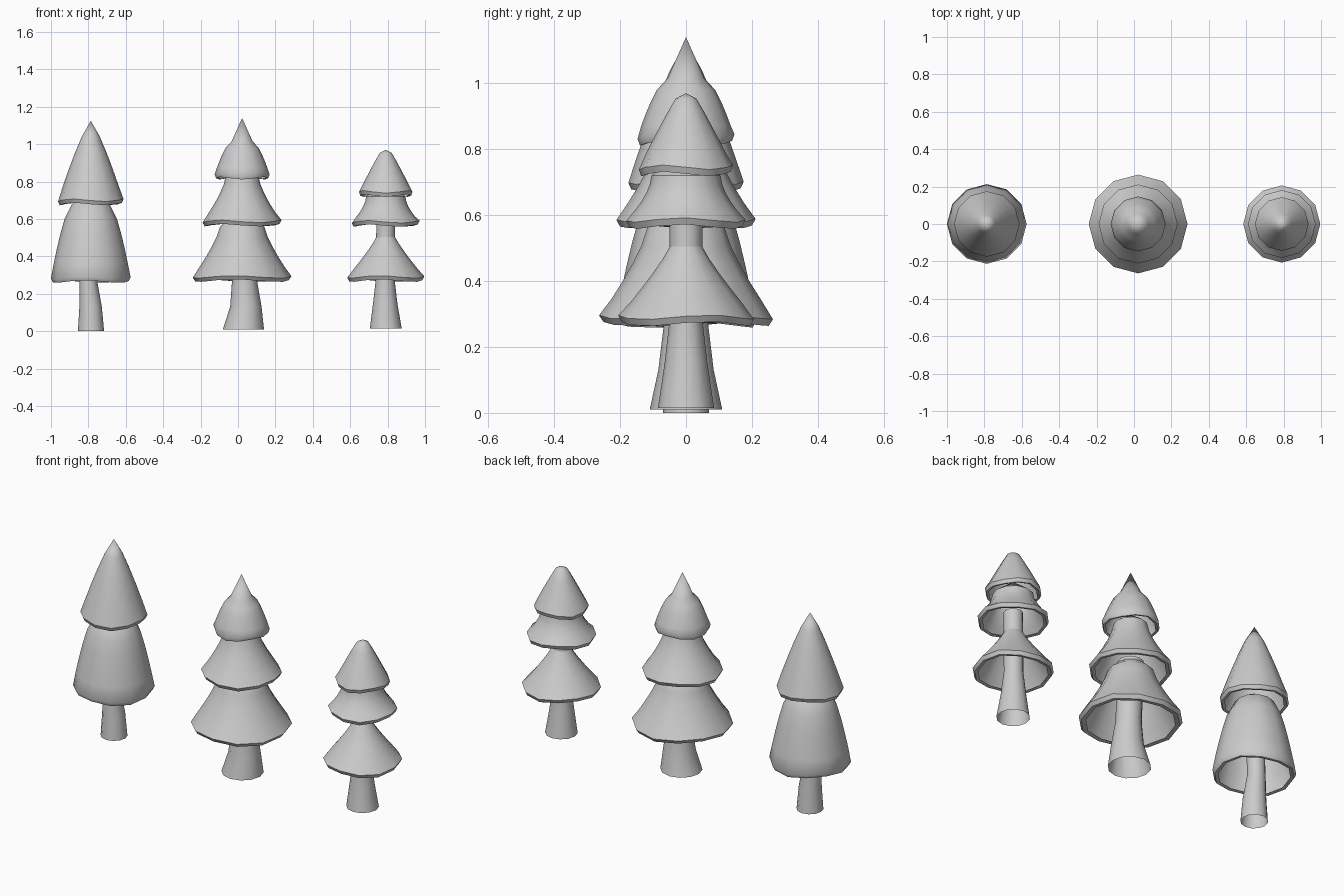
import bpy, bmesh, math

if "Cube" in bpy.data.objects:
    bpy.data.objects.remove(bpy.data.objects["Cube"])

SIDES = 12


def lathe(name, rings, wave=0.0, wavy_rings=0, phase=0.0):
    """rings: (centre x, radius, z); radius 0 makes a tip. First rings ripple in z."""
    bm = bmesh.new()
    prev = None
    for i, (cx, r, z) in enumerate(rings):
        amp = wave if i < wavy_rings else 0
        angles = [math.tau * k / SIDES for k in range(SIDES)]
        if r == 0:
            ring = [bm.verts.new((cx, 0, z))] * SIDES
        else:
            ring = [bm.verts.new((cx + r * math.cos(a), r * math.sin(a),
                                  z + amp * math.sin(3 * a + phase))) for a in angles]
        if prev:
            for k in range(SIDES):
                j = (k + 1) % SIDES
                corners = (prev[k], prev[j], ring[j], ring[k])
                bm.faces.new(corners[:3] if r == 0 else corners)
        prev = ring
    bmesh.ops.recalc_face_normals(bm, faces=bm.faces)
    mesh = bpy.data.meshes.new(name)
    bm.to_mesh(mesh)
    bm.free()
    obj = bpy.data.objects.new(name, mesh)
    bpy.context.collection.objects.link(obj)
    bpy.ops.object.select_all(action='DESELECT')
    obj.select_set(True)
    bpy.context.view_layer.objects.active = obj
    bpy.ops.object.shade_smooth_by_angle(angle=math.radians(40))


def skirt(name, x, rim, rim_z, top, top_z, power, cap, phase):
    """Hollow foliage skirt: turned-in lip, curved side, pointed cap."""
    rings = [(x, rim * 0.86, rim_z - 0.017), (x, rim * 0.95, rim_z - 0.02)]
    steps = 5
    for i in range(steps + 1):
        t = i / steps
        r = top + (rim - top) * (1 - t) ** power
        rings.append((x, r, rim_z + (top_z - rim_z) * t))
    if top == 0:
        rings[-1] = (x, 0, top_z)
    else:
        rings.append((x, 0, top_z + cap))
    lathe(name, rings, 0.007, 3, phase)


# trunk: centre x, radius, z of its open rings
# skirts: rim radius, rim z, top radius, top z, curve power, cap height
trees = {
    "left_tree": (-0.787,
        [(-0.786, 0.07, 0), (-0.788, 0.06, 0.13), (-0.8, 0.047, 0.27)],
        [(0.213, 0.285, 0.10, 0.68, 0.65, 0.06),
         (0.175, 0.70, 0, 1.125, 0.8, 0)]),
    "middle_tree": (0.022,
        [(0.029, 0.11, 0.01), (0.042, 0.084, 0.13), (0.035, 0.067, 0.27)],
        [(0.264, 0.29, 0.118, 0.56, 1.3, 0.1),
         (0.211, 0.587, 0.086, 0.835, 1.45, 0.06),
         (0.147, 0.838, 0.056, 1.015, 0.64, 0.125)]),
    "right_tree": (0.79,
        [(0.79, 0.085, 0.015), (0.787, 0.065, 0.15), (0.787, 0.05, 0.28)],
        [(0.206, 0.29, 0.045, 0.512, 1.15, 0.01),
         (0.181, 0.585, 0.105, 0.72, 1.7, 0.08),
         (0.143, 0.745, 0.032, 0.953, 0.95, 0.017)]),
}

for name, (x, trunk, skirts) in trees.items():
    # trunk continues straight up inside the foliage
    lathe(name + "_trunk", trunk + [(x, trunk[-1][1], 0.62)])
    for n, params in enumerate(skirts):
        skirt(f"{name}_foliage_{n + 1}", x, *params, phase=n * 1.3 + 0.5)
